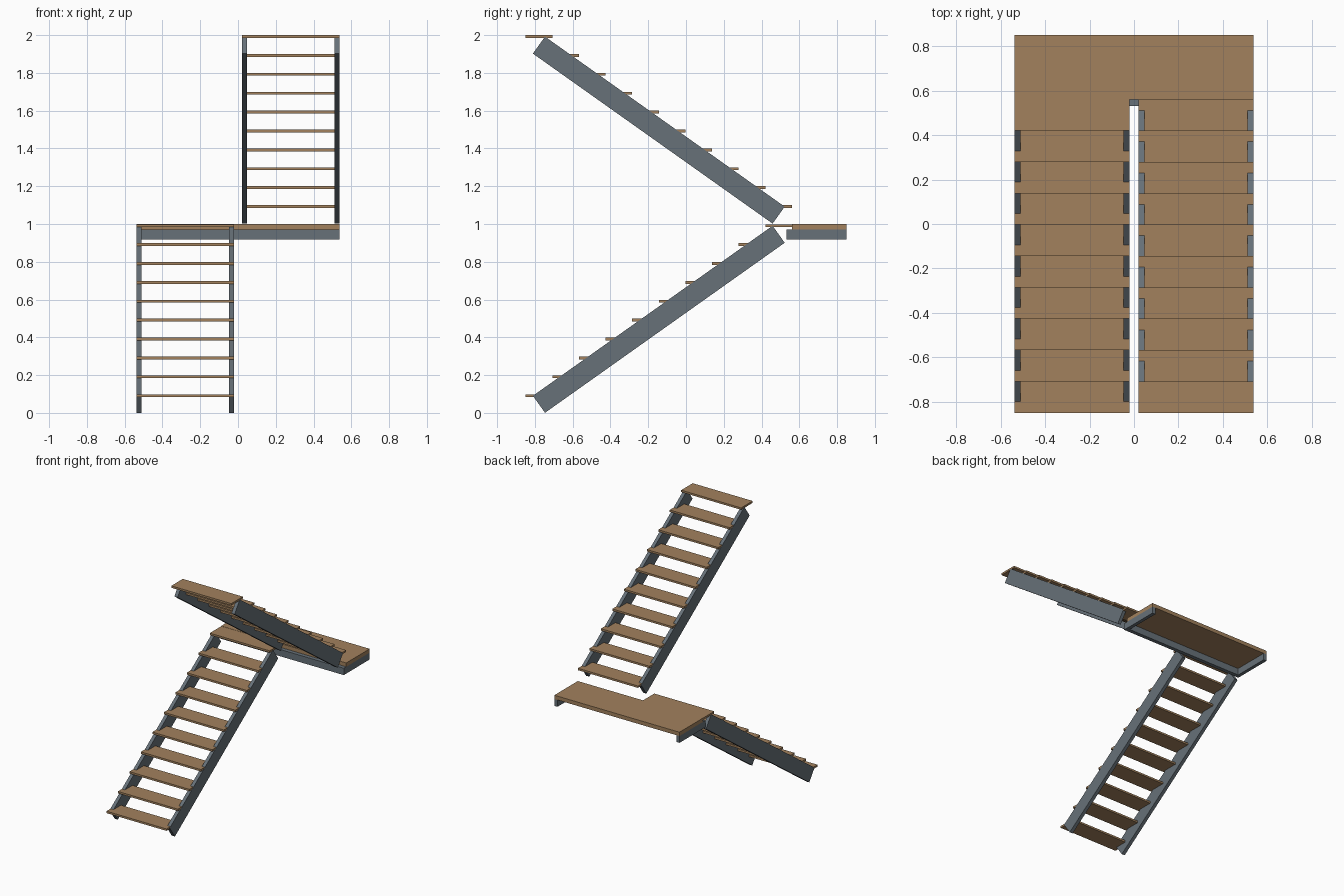
import bpy, bmesh

if "Cube" in bpy.data.objects:
    bpy.data.objects.remove(bpy.data.objects["Cube"])

def material(name, color):
    m = bpy.data.materials.new(name)
    m.diffuse_color = (*color, 1)
    m.use_nodes = True
    m.node_tree.nodes["Principled BSDF"].inputs["Base Color"].default_value = m.diffuse_color
    return m

WOOD = material("wood", (0.36, 0.22, 0.11))
STEEL = material("steel", (0.135, 0.165, 0.19))

X_IN, X_OUT = 0.02, 0.538      # flight edges
Y0, RUN, RISE = -0.849, 0.141, 0.1
STEPS, TREAD_T, BAR = 10, 0.015, 0.027
Y_LAND, Y_BACK = Y0 + RUN * STEPS, 0.849

def prism(name, profile, x0, x1, mat):
    """Extrude a closed (y, z) profile from x0 to x1."""
    bm = bmesh.new()
    face = bm.faces.new([bm.verts.new((x0, y, z)) for y, z in profile])
    ext = bmesh.ops.extrude_face_region(bm, geom=[face])
    verts = [v for v in ext["geom"] if isinstance(v, bmesh.types.BMVert)]
    bmesh.ops.translate(bm, vec=(x1 - x0, 0, 0), verts=verts)
    bmesh.ops.recalc_face_normals(bm, faces=bm.faces)
    me = bpy.data.meshes.new(name)
    bm.to_mesh(me)
    bm.free()
    me.materials.append(mat)
    ob = bpy.data.objects.new(name, me)
    bpy.context.collection.objects.link(ob)
    return ob

def box(name, x0, x1, y0, y1, z0, z1, mat):
    return prism(name, [(y0, z0), (y1, z0), (y1, z1), (y0, z1)], x0, x1, mat)

def flight(name, xa, xb, y_start, direction, z_base):
    # open treads, each one rise above the last
    for i in range(STEPS):
        y = y_start + direction * RUN * i
        ya, yb = sorted((y, y + direction * RUN))
        top = z_base + RISE * (i + 1)
        box(f"{name}_tread_{i + 1}", xa + 0.001, xb - 0.001, ya, yb,
            top - TREAD_T, top, WOOD)
    # two sloping stringers, ends cut square to the slope
    ya = y_start + direction * RUN / 2
    yb = ya + direction * RUN * (STEPS - 1)
    za = z_base + 0.047
    zb = za + RISE * (STEPS - 1)
    dy, dz = -direction * 0.032, 0.045
    profile = [(ya - dy, za - dz), (yb - dy, zb - dz),
               (yb + dy, zb + dz), (ya + dy, za + dz)]
    prism(f"{name}_stringer_left", profile, xa, xa + BAR, STEEL)
    prism(f"{name}_stringer_right", profile, xb - BAR, xb, STEEL)

flight("lower", -X_OUT, -X_IN, Y0, 1, -0.0015)
flight("upper", X_IN, X_OUT, Y_LAND, -1, 1.0)

# landing deck on a three-sided frame, open at the back
box("landing_deck", -X_OUT, X_OUT, Y_LAND, Y_BACK, 0.97, 1.0, WOOD)
box("landing_front_beam", -X_OUT, X_OUT, 0.531, Y_LAND, 0.917, 0.97, STEEL)
for side, x in (("left", -X_OUT), ("right", X_OUT - BAR)):
    box(f"landing_{side}_beam", x, x + BAR, Y_LAND, Y_BACK, 0.917, 0.97, STEEL)
